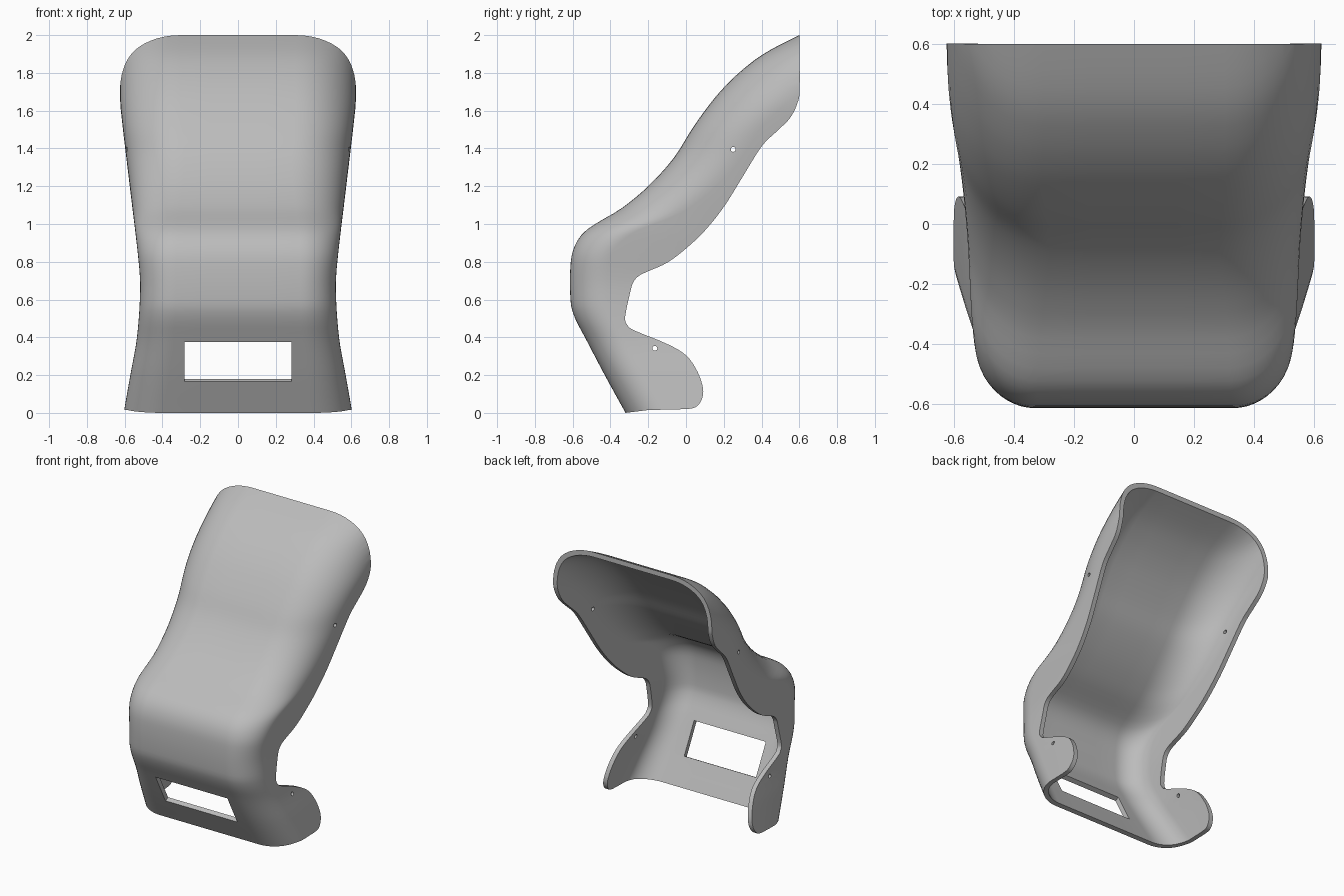
import bpy, bmesh, math
from mathutils import Vector

cube = bpy.data.objects.get("Cube")
if cube:
    bpy.data.objects.remove(cube)

THICKNESS = 0.032
ROWS, CORNER_STEPS = 76, 12

# Front profile: (height, y of the front face)
FRONT = [(-.1, -.265), (0, -.32), (.2, -.43), (.4, -.535), (.5, -.587), (.58, -.61),
         (.8, -.61), (.9, -.582), (.97, -.525), (1.03, -.43), (1.08, -.345), (1.2, -.2),
         (1.35, -.065), (1.5, .03), (1.6, .1), (1.7, .18), (1.8, .28), (1.9, .41),
         (2, .6), (2.1, .82)]
# Half width, corner width and corner depth, each by height
WIDTH = [(-.1, .62), (0, .605), (.2, .57), (.4, .535), (.65, .518), (.8, .526),
         (1.2, .573), (1.6, .62), (1.7, .625), (2.1, .625)]
CORNER_X = [(-.1, .22), (.7, .19), (1, .23), (1.3, .3), (1.7, .32), (2.1, .32)]
CORNER_Y = [(-.1, .22), (.8, .2), (.95, .26), (1.05, .35), (1.5, .36), (1.7, .42),
            (1.9, .46), (2.1, .46)]
# Rear edge of the side walls, top to bottom: (y, z)
REAR = [(.6, 2), (.602, 1.72), (.59, 1.64), (.55, 1.56), (.48, 1.49), (.4, 1.41),
        (.3, 1.25), (.2, 1.09), (.1, .965), (0, .87), (-.1, .795), (-.2, .75),
        (-.25, .725), (-.28, .69), (-.295, .64), (-.322, .51), (-.31, .465),
        (-.27, .435), (-.1, .365), (0, .305), (.06, .22), (.09, .13), (.083, .07),
        (.05, .03), (0, .02)]


def hermite(a, b, ma, mb, t):
    return (a * (2*t**3 - 3*t*t + 1) + ma * (t**3 - 2*t*t + t)
            + b * (3*t*t - 2*t**3) + mb * (t**3 - t*t))


def curve_at(table, z):
    """Smooth value of a (height, value) table."""
    last = len(table) - 1
    i = next((k for k in range(last) if z <= table[k + 1][0]), last - 1)

    def slope(k):
        lo, hi = table[max(k - 1, 0)], table[min(k + 1, last)]
        return (hi[1] - lo[1]) / (hi[0] - lo[0])
    (za, a), (zb, b) = table[i], table[i + 1]
    h = zb - za
    return hermite(a, b, slope(i) * h, slope(i + 1) * h, (z - za) / h)


def smooth_path(points, steps):
    pts = [Vector(p) for p in points]
    out = []
    for i in range(len(pts) - 1):
        a, b = pts[i], pts[i + 1]
        ma = (b - pts[max(i - 1, 0)]) / 2
        mb = (pts[min(i + 2, len(pts) - 1)] - a) / 2
        out += [hermite(a, b, ma, mb, s / steps) for s in range(steps)]
    return out + [pts[-1]]


def make_object(name, bm):
    bmesh.ops.recalc_face_normals(bm, faces=bm.faces)
    mesh = bpy.data.meshes.new(name)
    bm.to_mesh(mesh)
    bm.free()
    obj = bpy.data.objects.new(name, mesh)
    bpy.context.collection.objects.link(obj)
    return obj


def section(z):
    """Channel-shaped outline at one height, right to left."""
    front, half = curve_at(FRONT, z), curve_at(WIDTH, z)
    rx, ry = curve_at(CORNER_X, z), curve_at(CORNER_Y, z)
    side = [(0, front), ((half - rx) / 2, front)]
    for k in range(CORNER_STEPS + 1):
        a = math.pi / 2 * k / CORNER_STEPS
        side.append((half - rx + rx * math.sin(a), front + ry * (1 - math.cos(a))))
    side.append((half, 1.6))
    outline = [(-x, y) for x, y in reversed(side[1:])] + side
    return [(x, y, z) for x, y in outline]


# Curved channel wall
bm = bmesh.new()
rows = []
for r in range(ROWS + 1):
    z = -.1 + 2.2 * r / ROWS
    rows.append([bm.verts.new(p) for p in section(z)])
for low, high in zip(rows, rows[1:]):
    for i in range(len(low) - 1):
        bm.faces.new((low[i], low[i + 1], high[i + 1], high[i]))
shell = make_object("curved_shell", bm)
# Make the wall normals point to the outside
if shell.data.polygons[len(rows[0]) // 2].normal.y > 0:
    shell.data.flip_normals()
solid = shell.modifiers.new("wall", 'SOLIDIFY')
solid.thickness = THICKNESS
solid.offset = -1
solid.use_even_offset = True

# Side silhouette that trims the wall
bm = bmesh.new()
outline = [(-1, 2.08), (.6, 2.08)] + smooth_path(REAR, 4) + [(-.2, .015), (-.32, 0), (-1, 0)]
face = bm.faces.new([bm.verts.new((-1, y, z)) for y, z in outline])
moved = bmesh.ops.extrude_face_region(bm, geom=[face])["geom"]
bmesh.ops.translate(bm, vec=(2, 0, 0),
                    verts=[v for v in moved if isinstance(v, bmesh.types.BMVert)])
trim = make_object("trim_cutter", bm)

# Window cutter, square to the sloping front
bm = bmesh.new()
bmesh.ops.create_cube(bm, size=1)
window = make_object("window_cutter", bm)
window.scale = (.565, .2, .238)
window.location = (0, -.467, .27)
window.rotation_euler.x = math.radians(28)

# Screw hole cutters through both sides
cutters = [(trim, 'INTERSECT'), (window, 'DIFFERENCE')]
for y, z in [(.25, 1.395), (-.165, .342)]:
    bm = bmesh.new()
    bmesh.ops.create_cone(bm, cap_ends=True, segments=16, radius1=.013, radius2=.013, depth=2)
    hole = make_object("hole_cutter", bm)
    hole.rotation_euler.y = math.pi / 2
    hole.location = (0, y, z)
    cutters.append((hole, 'DIFFERENCE'))

for cutter, operation in cutters:
    cutter.hide_render = True
    cut = shell.modifiers.new("cut", 'BOOLEAN')
    cut.object, cut.operation, cut.solver = cutter, operation, 'EXACT'

# Apply the cuts and shade
bpy.ops.object.select_all(action='DESELECT')
bpy.context.view_layer.objects.active = shell
shell.select_set(True)
for name in [m.name for m in shell.modifiers]:
    bpy.ops.object.modifier_apply(modifier=name)
for cutter, _ in cutters:
    bpy.data.objects.remove(cutter)
bpy.ops.object.shade_smooth_by_angle(angle=math.radians(30))

grey = bpy.data.materials.new("plain_grey")
grey.use_nodes = True
colour = (.5, .5, .5, 1)
grey.diffuse_color = colour
grey.node_tree.nodes["Principled BSDF"].inputs["Base Color"].default_value = colour
shell.data.materials.clear()
shell.data.materials.append(grey)
